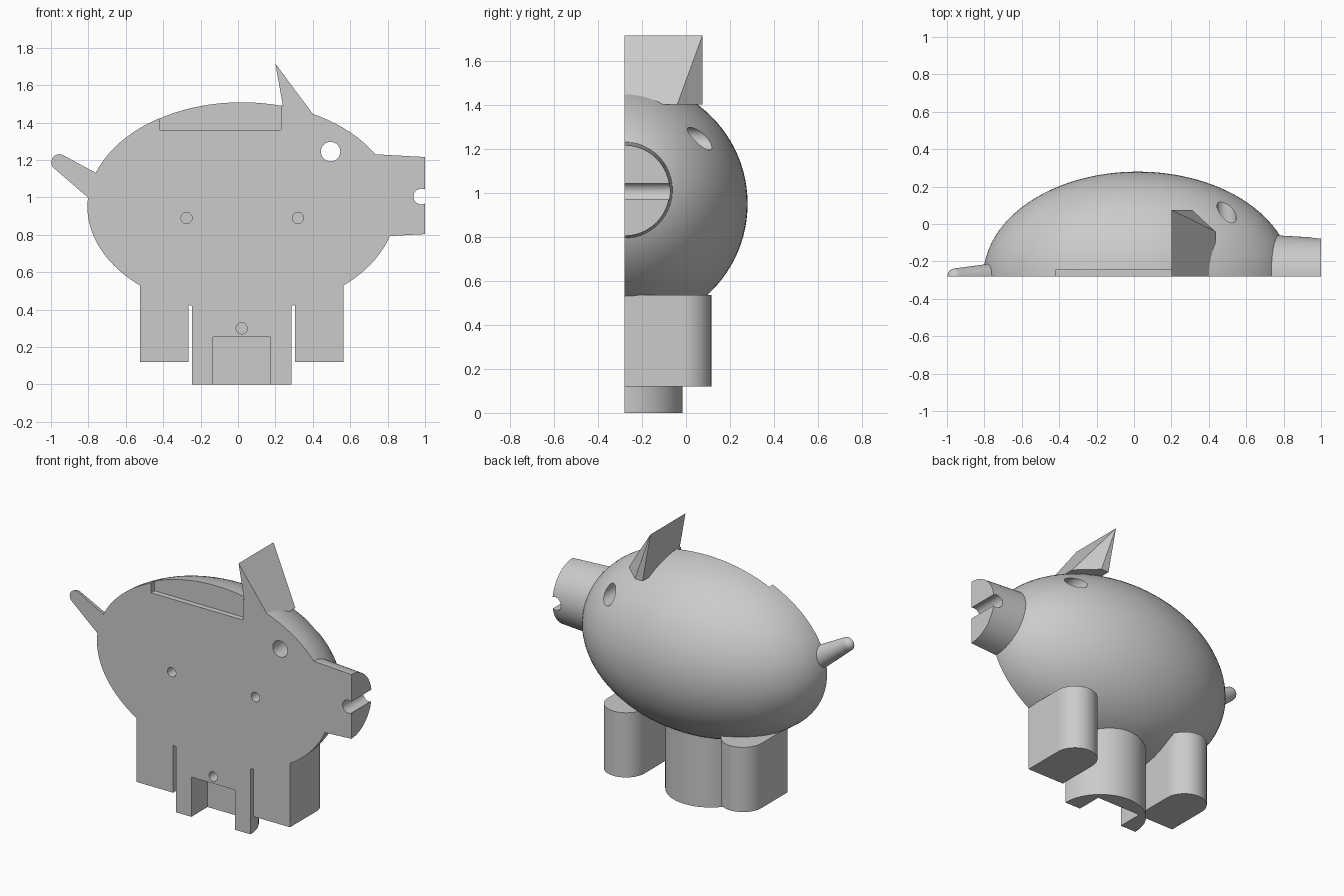
import bpy, bmesh
from math import pi, sin, cos
from mathutils import Vector, Matrix

if "Cube" in bpy.data.objects:
    bpy.data.objects.remove(bpy.data.objects["Cube"])

FLAT = -0.28   # y of the flat, split side

grey = bpy.data.materials.new("light grey")
grey.use_nodes = True
grey.diffuse_color = (0.6, 0.6, 0.6, 1)
grey.node_tree.nodes["Principled BSDF"].inputs["Base Color"].default_value = (0.6, 0.6, 0.6, 1)


def finish(name, bm):
    bmesh.ops.recalc_face_normals(bm, faces=bm.faces[:])
    mesh = bpy.data.meshes.new(name)
    bm.to_mesh(mesh)
    bm.free()
    mesh.materials.append(grey)
    ob = bpy.data.objects.new(name, mesh)
    bpy.context.collection.objects.link(ob)
    return ob


def half_lathe(name, start, end, profile, steps=48):
    """Half turn of (distance, radius) points about an axis on the flat side."""
    a = Vector((start[0], FLAT, start[1]))
    axis = (Vector((end[0], FLAT, end[1])) - a).normalized()
    side = axis.cross(Vector((0, 1, 0)))
    bm = bmesh.new()
    verts = [bm.verts.new(a + axis * d + side * r) for d, r in profile]
    edges = [bm.edges.new(pair) for pair in zip(verts, verts[1:])]
    turn = pi if axis.cross(side).y > 0 else -pi
    bmesh.ops.spin(bm, geom=verts + edges, cent=a, axis=axis, angle=turn, steps=steps)
    bmesh.ops.remove_doubles(bm, verts=bm.verts[:], dist=1e-5)
    rim = [e for e in bm.edges if e.is_boundary]
    bmesh.ops.holes_fill(bm, edges=rim, sides=0)
    return finish(name, bm)


def prism(name, outline, z0, z1):
    bm = bmesh.new()
    face = bm.faces.new([bm.verts.new((x, y, z0)) for x, y in outline])
    out = bmesh.ops.extrude_face_region(bm, geom=[face])
    top = [v for v in out["geom"] if isinstance(v, bmesh.types.BMVert)]
    bmesh.ops.translate(bm, verts=top, vec=(0, 0, z1 - z0))
    return finish(name, bm)


def rounded_leg(name, x, radius, y, z0, z1):
    arc = [(x + radius * cos(pi * i / 32), y + radius * sin(pi * i / 32)) for i in range(33)]
    if y > FLAT:
        arc = [(x + radius, FLAT)] + arc + [(x - radius, FLAT)]
    return prism(name, arc, z0, z1)


def cut(ob, cutter):
    mod = ob.modifiers.new("cut", "BOOLEAN")
    mod.operation = "DIFFERENCE"
    mod.solver = "EXACT"
    mod.object = cutter
    bpy.context.view_layer.objects.active = ob
    bpy.ops.object.modifier_apply(modifier=mod.name)
    bpy.data.objects.remove(cutter)


def drill(ob, x, z, radius, depth):
    bm = bmesh.new()
    turn = Matrix.Translation((x, FLAT - 0.1 + (depth + 0.1) / 2, z)) @ Matrix.Rotation(pi / 2, 4, "X")
    bmesh.ops.create_cone(bm, cap_ends=True, segments=32, radius1=radius, radius2=radius,
                          depth=depth + 0.1, matrix=turn)
    cut(ob, finish("hole_cutter", bm))


def notch(ob, x0, x1, depth, z0, z1):
    y0, y1 = FLAT - 0.1, FLAT + depth
    cut(ob, prism("notch_cutter", [(x0, y0), (x1, y0), (x1, y1), (x0, y1)], z0, z1))


# Egg-shaped body with coin slot, eye hole and peg sockets
n = 48
body = half_lathe("body", (0.02, 0.95), (1, 0.95),
                  [(-0.825 * cos(pi * i / n), 0.56 * sin(pi * i / n) if 0 < i < n else 0)
                   for i in range(n + 1)])
notch(body, -0.42, 0.23, 0.035, 1.36, 1.7)
drill(body, 0.495, 1.245, 0.052, 1.0)
for x in (-0.275, 0.32):
    drill(body, x, 0.89, 0.03, 0.08)

# Snout with a cross-drilled nostril
snout = half_lathe("snout", (0.6, 1.01), (1, 1.01),
                   [(0, 0), (0, 0.228), (0.4, 0.206), (0.4, 0)])
drill(snout, 0.98, 1.005, 0.042, 1.0)

# Tapered tail with a round tip
tip = [(0.31 + 0.043 * sin(pi * i / 16), 0.043 * cos(pi * i / 16) if i < 8 else 0) for i in range(9)]
tail = half_lathe("tail", (-0.70, 1.012), (-0.955, 1.188), [(0, 0), (0, 0.077)] + tip, 24)

# Wedge-shaped ear
bm = bmesh.new()
for x, y, z in [(0.2, FLAT, 1.715), (0.256, FLAT, 1.4), (0.435, FLAT, 1.4), (0.2, 0.075, 1.715),
                (0.256, 0.075, 1.4), (0.31, 0.075, 1.4), (0.435, -0.04, 1.4)]:
    bm.verts.new((x, y, z))
bmesh.ops.convex_hull(bm, input=bm.verts[:])
ear = finish("ear", bm)

# Legs and the central stand
rear_leg = rounded_leg("rear_leg", -0.395, 0.13, -0.015, 0.12, 0.535)
front_leg = rounded_leg("front_leg", 0.435, 0.13, -0.015, 0.12, 0.535)
stand = rounded_leg("center_stand", 0.02, 0.265, FLAT, 0, 0.6)
notch(stand, -0.135, 0.175, 0.165, -0.1, 0.255)
drill(stand, 0.02, 0.3, 0.03, 0.08)

# Smooth curves, sharp rims
for ob in (body, snout, tail, ear, rear_leg, front_leg, stand):
    bpy.ops.object.select_all(action="DESELECT")
    ob.select_set(True)
    bpy.context.view_layer.objects.active = ob
    bpy.ops.object.shade_smooth_by_angle(angle=pi / 6)
